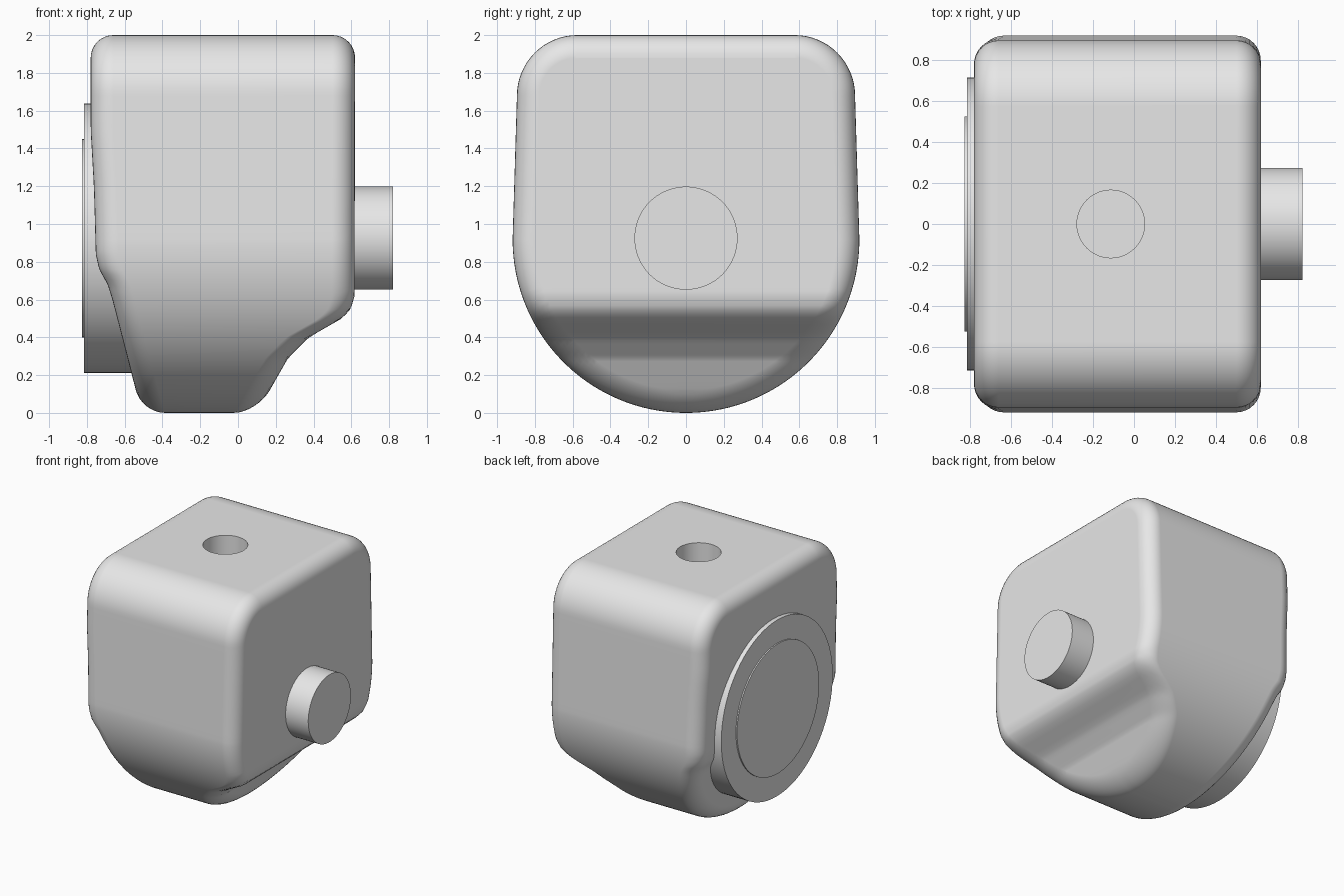
import bpy, bmesh, math
from mathutils import Vector

cube = bpy.data.objects.get("Cube")
if cube:
    bpy.data.objects.remove(cube, do_unlink=True)

grey = bpy.data.materials.new("plain grey")
grey.use_nodes = True
grey.diffuse_color = (0.8, 0.8, 0.8, 1)
grey.node_tree.nodes["Principled BSDF"].inputs["Base Color"].default_value = grey.diffuse_color

AXIS_Z = 0.925      # height of the shared side axis
EDGE = 0.12         # rounding of the body's rim
LEFT_CAP = [(0, 0.62), (0.29, 0.265), (0.4, 0.375), (0.5, 0.55),
            (0.55, 0.597), (0.62, 0.617), (2, 0.62)]
LEFT_CAP[0] = (0, 0.1)
RIGHT_CAP = [(0, -0.51), (0.6, -0.665), (0.68, -0.69), (0.76, -0.735),
             (0.84, -0.753), (1.0, -0.757), (1.2, -0.763), (1.5, -0.78), (2, -0.78)]


def lookup(table, z):
    """Interpolate the x position of an end face at height z."""
    for (z0, x0), (z1, x1) in zip(table, table[1:]):
        if z <= z1:
            return x0 + (x1 - x0) * (z - z0) / (z1 - z0)
    return table[-1][1]


def activate(obj):
    bpy.ops.object.select_all(action='DESELECT')
    obj.select_set(True)
    bpy.context.view_layer.objects.active = obj


def cylinder(name, radius, x0, x1):
    """Round part along x on the side axis."""
    bpy.ops.mesh.primitive_cylinder_add(
        vertices=72, radius=radius, depth=x1 - x0,
        location=((x0 + x1) / 2, 0, AXIS_Z), rotation=(0, math.pi / 2, 0))
    obj = bpy.context.object
    obj.name = name
    obj.data.materials.append(grey)
    bpy.ops.object.shade_smooth_by_angle(angle=math.radians(35))
    return obj


def half_section():
    """Half of the body's section: round base, leaning wall, round shoulder."""
    pts = []
    for i in range(1, 46):
        a = math.radians(2 * i)
        n = Vector((math.sin(a), -math.cos(a)))
        pts.append((Vector((0, 0.918)) + 0.918 * n, n))
    for i in range(1, 13):
        t = i / 12
        pts.append((Vector((0.918 - 0.023 * t, 0.918 + 0.762 * t)), Vector((1, 0.03))))
    for i in range(1, 17):
        a = math.pi / 2 * i / 16
        n = Vector((math.cos(a), math.sin(a)))
        pts.append((Vector((0.575, 1.68)) + 0.32 * n, n))
    return pts


# Body: section swept along x, rims rounded, end faces shaped by height
section = half_section()
bm = bmesh.new()
STEPS = 8
stations = [(LEFT_CAP, -1, k) for k in range(STEPS, -1, -1)]
stations += [(RIGHT_CAP, 1, k) for k in range(STEPS + 1)]
rings = []
for table, sign, k in stations:
    a = math.pi / 2 * k / STEPS
    inset, back = EDGE * (1 - math.cos(a)), EDGE * (1 - math.sin(a))
    half = []
    for p, n in section:
        q = p - n * inset
        half.append((lookup(table, q.y) + sign * back, max(q.x, 0.002), q.y))
    coords = half + [(x, -y, z) for x, y, z in reversed(half)]
    rings.append([bm.verts.new(c) for c in coords])
count = len(rings[0])
for r0, r1 in zip(rings, rings[1:]):
    for i in range(count):
        j = (i + 1) % count
        bm.faces.new((r0[i], r0[j], r1[j], r1[i]))
for ring in (rings[0], rings[-1]):
    for i in range(count // 2 - 1):
        bm.faces.new((ring[i], ring[i + 1], ring[count - 2 - i], ring[count - 1 - i]))
bmesh.ops.recalc_face_normals(bm, faces=bm.faces[:])
mesh = bpy.data.meshes.new("body")
bm.to_mesh(mesh)
bm.free()
body = bpy.data.objects.new("body", mesh)
bpy.context.collection.objects.link(body)
mesh.materials.append(grey)

# Round socket in the top
bpy.ops.mesh.primitive_cylinder_add(vertices=48, radius=0.165, depth=0.8,
                                    location=(-0.113, 0, 2))
cutter = bpy.context.object
cutter.name = "socket_cutter"
cutter.hide_render = True
cutter.data.materials.append(grey)
activate(body)
cut = body.modifiers.new("socket", 'BOOLEAN')
cut.operation = 'DIFFERENCE'
cut.solver = 'EXACT'
cut.object = cutter
bpy.ops.object.modifier_apply(modifier=cut.name)
bpy.data.objects.remove(cutter, do_unlink=True)
activate(body)
bpy.ops.object.shade_smooth_by_angle(angle=math.radians(35))
weighted = body.modifiers.new("weighted normals", 'WEIGHTED_NORMAL')
weighted.keep_sharp = True

# Side fittings
cylinder("side_peg", 0.273, 0.5, 0.82)
cylinder("large_disc", 0.713, -0.815, -0.45)
cylinder("raised_disc", 0.525, -0.825, -0.8)
